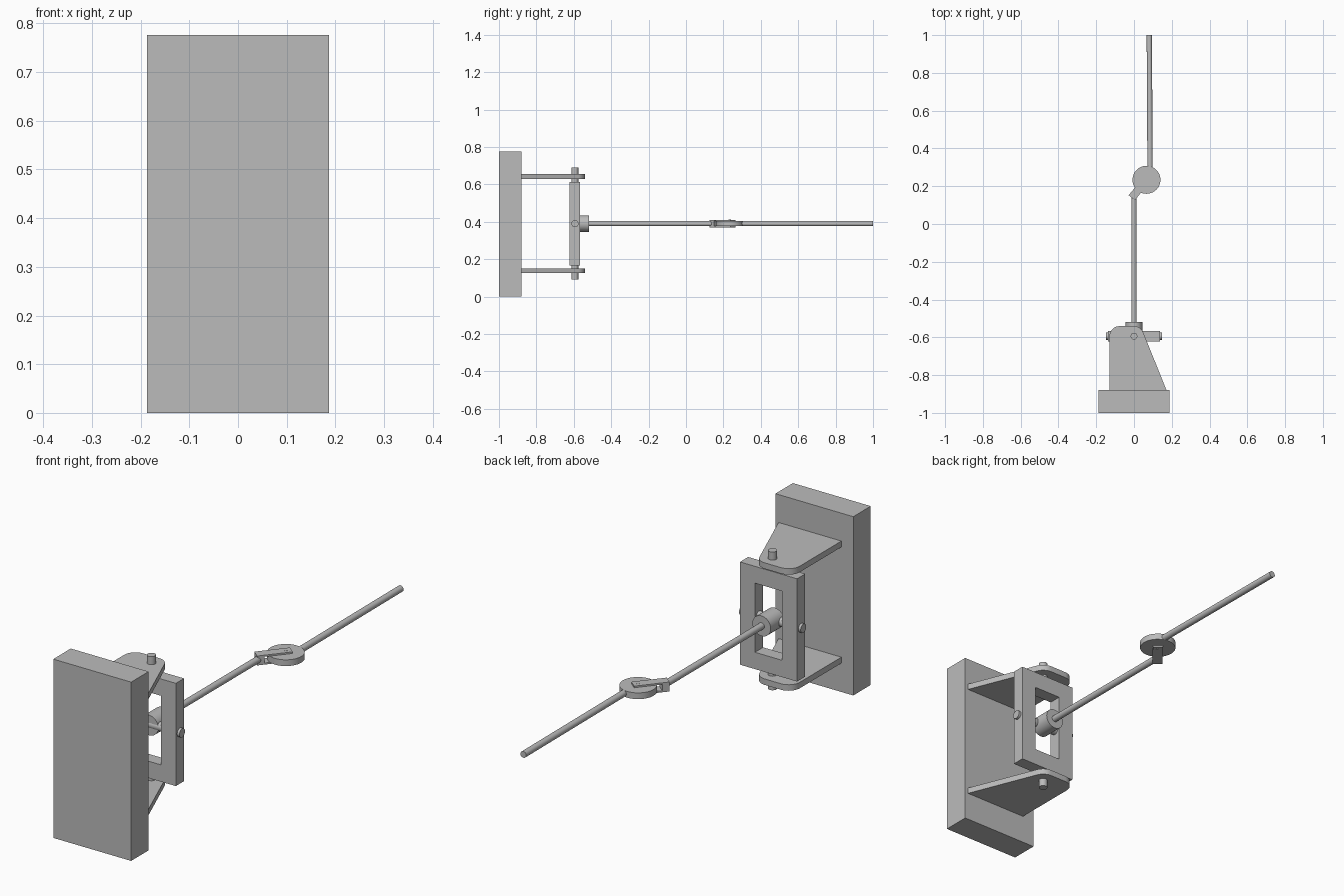
import bpy, bmesh, math
from mathutils import Vector

cube = bpy.data.objects.get("Cube")
if cube:
    bpy.data.objects.remove(cube, do_unlink=True)

# One plain grey for everything
grey = bpy.data.materials.new("plain_grey")
grey.use_nodes = True
colour = (0.5, 0.5, 0.5, 1)
grey.diffuse_color = colour
grey.node_tree.nodes["Principled BSDF"].inputs["Base Color"].default_value = colour

PIVOT_Y, MID_Z = -0.594, 0.39


def finish(name, bm, smooth=False):
    bmesh.ops.recalc_face_normals(bm, faces=bm.faces)
    mesh = bpy.data.meshes.new(name)
    bm.to_mesh(mesh)
    bm.free()
    mesh.materials.append(grey)
    ob = bpy.data.objects.new(name, mesh)
    bpy.context.collection.objects.link(ob)
    if smooth:
        bpy.ops.object.select_all(action='DESELECT')
        ob.select_set(True)
        bpy.context.view_layer.objects.active = ob
        bpy.ops.object.shade_smooth_by_angle(angle=math.radians(35))
    return ob


def box(name, centre, size, turn=0):
    bm = bmesh.new()
    bmesh.ops.create_cube(bm, size=1)
    bmesh.ops.scale(bm, vec=size, verts=bm.verts)
    ob = finish(name, bm)
    ob.location, ob.rotation_euler.z = centre, turn
    return ob


def rod(name, start, end, radius, sides=32):
    a, b = Vector(start), Vector(end)
    bm = bmesh.new()
    bmesh.ops.create_cone(bm, cap_ends=True, segments=sides, radius1=radius,
                          radius2=radius, depth=(b - a).length)
    ob = finish(name, bm, True)
    ob.location = (a + b) / 2
    ob.rotation_euler = (b - a).to_track_quat('Z', 'Y').to_euler()
    return ob


def plate(name, outline, z, thick):
    bm = bmesh.new()
    face = bm.faces.new([bm.verts.new((x, y, z)) for x, y in outline])
    ext = bmesh.ops.extrude_face_region(bm, geom=[face])
    moved = [v for v in ext["geom"] if isinstance(v, bmesh.types.BMVert)]
    bmesh.ops.translate(bm, vec=(0, 0, thick), verts=moved)
    return finish(name, bm, True)


def arc(cx, cy, r, start, end, steps=10):
    angles = [math.radians(start + (end - start) * i / steps) for i in range(steps + 1)]
    return [(cx + r * math.cos(a), cy + r * math.sin(a)) for a in angles]


# Mounting block
box("mounting_block", (0, -0.94, 0.388), (0.374, 0.12, 0.776))

# Pair of bracket plates with a sloped side and rounded nose
outline = [(-0.13, -0.88), (0.172, -0.88)]
outline += arc(0, PIVOT_Y, 0.053, 22, 90) + arc(-0.077, PIVOT_Y, 0.053, 90, 180)
for side, label in ((1, "upper"), (-1, "lower")):
    plate(label + "_bracket", outline, MID_Z + side * 0.252 - 0.013, 0.026)
    rod(label + "_pivot_pin", (0, PIVOT_Y, MID_Z + side * 0.21),
        (0, PIVOT_Y, MID_Z + side * 0.3), 0.018)

# Swinging frame with a rectangular window
bm = bmesh.new()
rings = []
for y in (PIVOT_Y - 0.028, PIVOT_Y + 0.028):
    for w, h in ((0.137, 0.223), (0.065, 0.15)):
        rings.append([bm.verts.new((sx * w, y, MID_Z + sz * h))
                      for sx, sz in ((-1, -1), (1, -1), (1, 1), (-1, 1))])
for a, b in ((0, 1), (2, 3), (0, 2), (1, 3)):
    for i in range(4):
        j = (i + 1) % 4
        bm.faces.new((rings[a][i], rings[a][j], rings[b][j], rings[b][i]))
finish("swinging_frame", bm)

# Cross shaft, hub and first rod
rod("cross_shaft", (-0.148, PIVOT_Y, MID_Z), (0.148, PIVOT_Y, MID_Z), 0.019)
rod("hub", (0, -0.61, MID_Z), (0, -0.518, MID_Z), 0.044)
rod("inner_rod", (0, -0.53, MID_Z), (0, 0.145, MID_Z), 0.014)

# Forked elbow around a disc
disc = Vector((0.066, 0.234, MID_Z))
tail, tip = Vector((-0.012, 0.139, MID_Z)), Vector((0.08, 0.251, MID_Z))
along = tip - tail
turn = math.atan2(along.y, along.x)
for side, label in ((1, "upper"), (-1, "lower")):
    box(label + "_fork_plate", (tail + tip) / 2 + Vector((0, 0, side * 0.017)),
        (along.length, 0.042, 0.007), turn)
box("fork_base", tail + along.normalized() * 0.015, (0.03, 0.042, 0.036), turn)
rod("elbow_disc", disc - Vector((0, 0, 0.0135)), disc + Vector((0, 0, 0.0135)), 0.074, 48)
rod("elbow_pin", disc - Vector((0, 0, 0.0215)), disc + Vector((0, 0, 0.0215)), 0.007, 16)

# Second rod
rod("outer_rod", (0.085, 0.29, MID_Z), (0.081, 1.0, MID_Z), 0.014)
